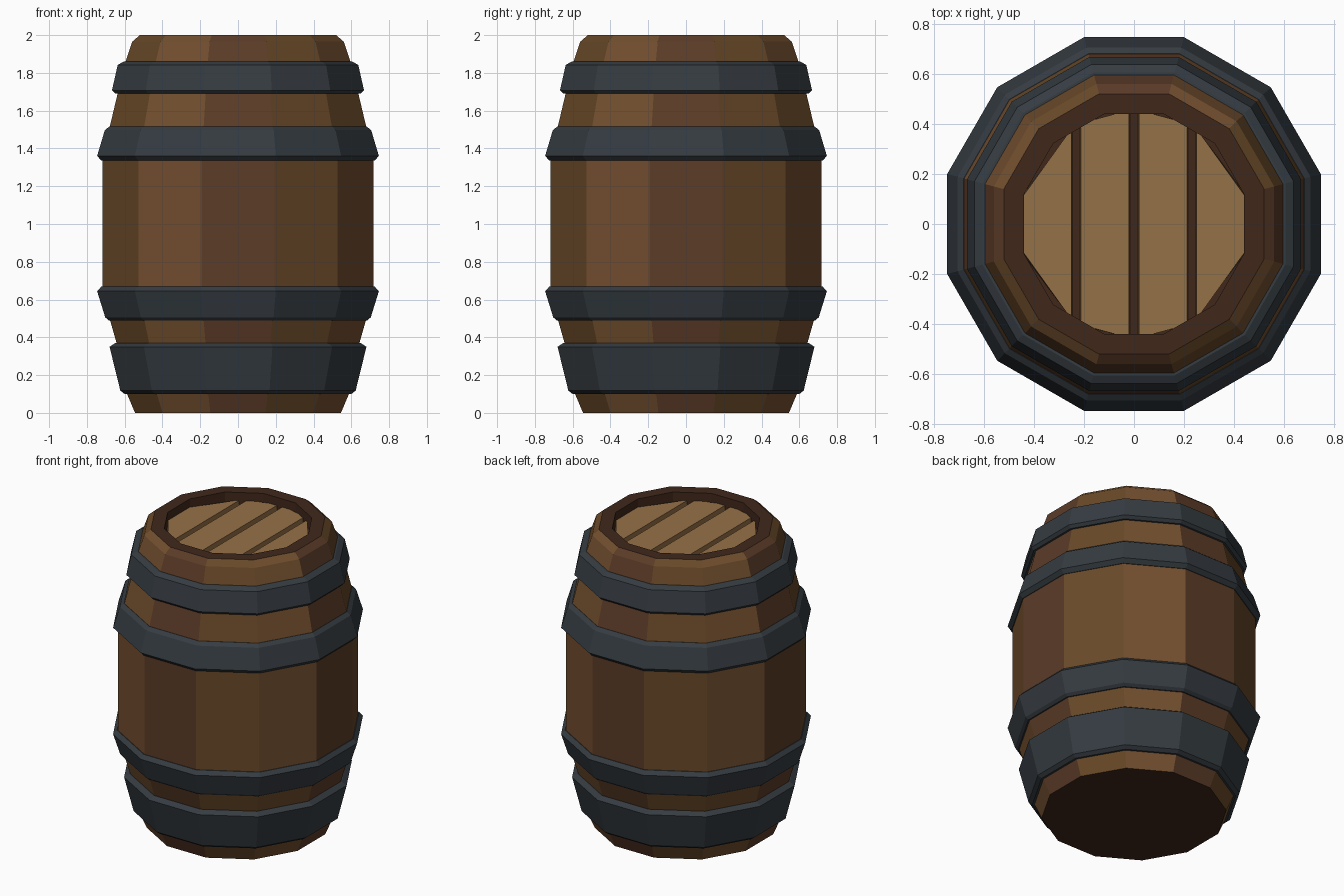
import bpy, bmesh, math

if "Cube" in bpy.data.objects:
    bpy.data.objects.remove(bpy.data.objects["Cube"])

SIDES = 12


def material(name, r, g, b):
    m = bpy.data.materials.new(name)
    m.diffuse_color = [(c / 255) ** 2.2 for c in (r, g, b)] + [1]
    m.use_nodes = True
    m.node_tree.nodes["Principled BSDF"].inputs["Base Color"].default_value = m.diffuse_color
    return m


RED = material("red_brown", 92, 62, 44)
MID = material("mid_brown", 104, 74, 44)
LIGHT = material("light_brown", 114, 80, 50)
DARK = material("dark_brown", 66, 44, 32)
IRON = material("iron", 56, 62, 67)
PLANK = material("plank", 148, 112, 72)


def finish(name, bm, mats):
    bmesh.ops.recalc_face_normals(bm, faces=bm.faces)
    me = bpy.data.meshes.new(name)
    bm.to_mesh(me)
    bm.free()
    for m in mats:
        me.materials.append(m)
    ob = bpy.data.objects.new(name, me)
    bpy.context.collection.objects.link(ob)
    return ob


def lathe(name, profile, mats, pick, closed=False):
    """Spin (flat-to-centre radius, z) points; one flat side faces the front."""
    bm = bmesh.new()
    rings = []
    for r, z in profile:
        R = r / math.cos(math.pi / SIDES)
        ring = []
        for k in range(SIDES):
            a = -math.pi / 2 + (k - 0.5) * 2 * math.pi / SIDES
            ring.append(bm.verts.new((R * math.cos(a), R * math.sin(a), z)))
        rings.append(ring)
    n = len(rings)
    for i in range(n if closed else n - 1):
        a, b = rings[i], rings[(i + 1) % n]
        for k in range(SIDES):
            j = (k + 1) % SIDES
            bm.faces.new((a[k], a[j], b[j], b[k])).material_index = pick(i, k)
    if not closed:
        for ring in (rings[0], rings[-1]):
            bm.faces.new(ring).material_index = pick(n, 0)
    return finish(name, bm, mats)


# Staves, rim, recess floor and base
body = [(0.545, 0), (0.60, 0.13), (0.64, 0.36), (0.68, 0.50), (0.718, 0.64),
        (0.718, 1.36), (0.68, 1.51), (0.635, 1.70), (0.595, 1.86),
        (0.56, 1.965), (0.52, 2.0), (0.44, 2.0), (0.44, 1.91)]
lathe("barrel_body", body, [RED, MID, LIGHT, DARK],
      lambda i, k: k % 3 if i < 10 else 3)

# Iron hoops: lower edge, outer band, upper edge, buried inner side
hoops = {
    "bottom_hoop": [(0.60, 0.10), (0.623, 0.118), (0.68, 0.35), (0.65, 0.37)],
    "lower_hoop": [(0.685, 0.49), (0.703, 0.506), (0.746, 0.645), (0.722, 0.67)],
    "upper_hoop": [(0.722, 1.335), (0.746, 1.36), (0.705, 1.497), (0.68, 1.517)],
    "top_hoop": [(0.65, 1.69), (0.667, 1.708), (0.637, 1.842), (0.605, 1.86)],
}
for name, p in hoops.items():
    inner = [(p[3][0] - 0.05, p[3][1]), (p[0][0] - 0.05, p[0][1])]
    lathe(name, p + inner, [IRON], lambda i, k: 0, closed=True)

# Lid planks with straight-cut ends and slightly sloped sides
for n, (x0, x1) in enumerate([(-0.44, -0.25), (-0.212, -0.02),
                              (0.02, 0.212), (0.25, 0.44)]):
    bm = bmesh.new()
    y0, y1 = (math.sqrt(0.455 ** 2 - x * x) for x in (x0, x1))
    levels = []
    for z, s in ((1.90, 0.006), (1.945, 0)):
        levels.append([bm.verts.new(c) for c in (
            (x0 - s, -y0, z), (x1 + s, -y1, z), (x1 + s, y1, z), (x0 - s, y0, z))])
    for q in levels:
        bm.faces.new(q)
    for k in range(4):
        j = (k + 1) % 4
        bm.faces.new((levels[0][k], levels[0][j], levels[1][j], levels[1][k]))
    finish("lid_plank_%d" % (n + 1), bm, [PLANK])
